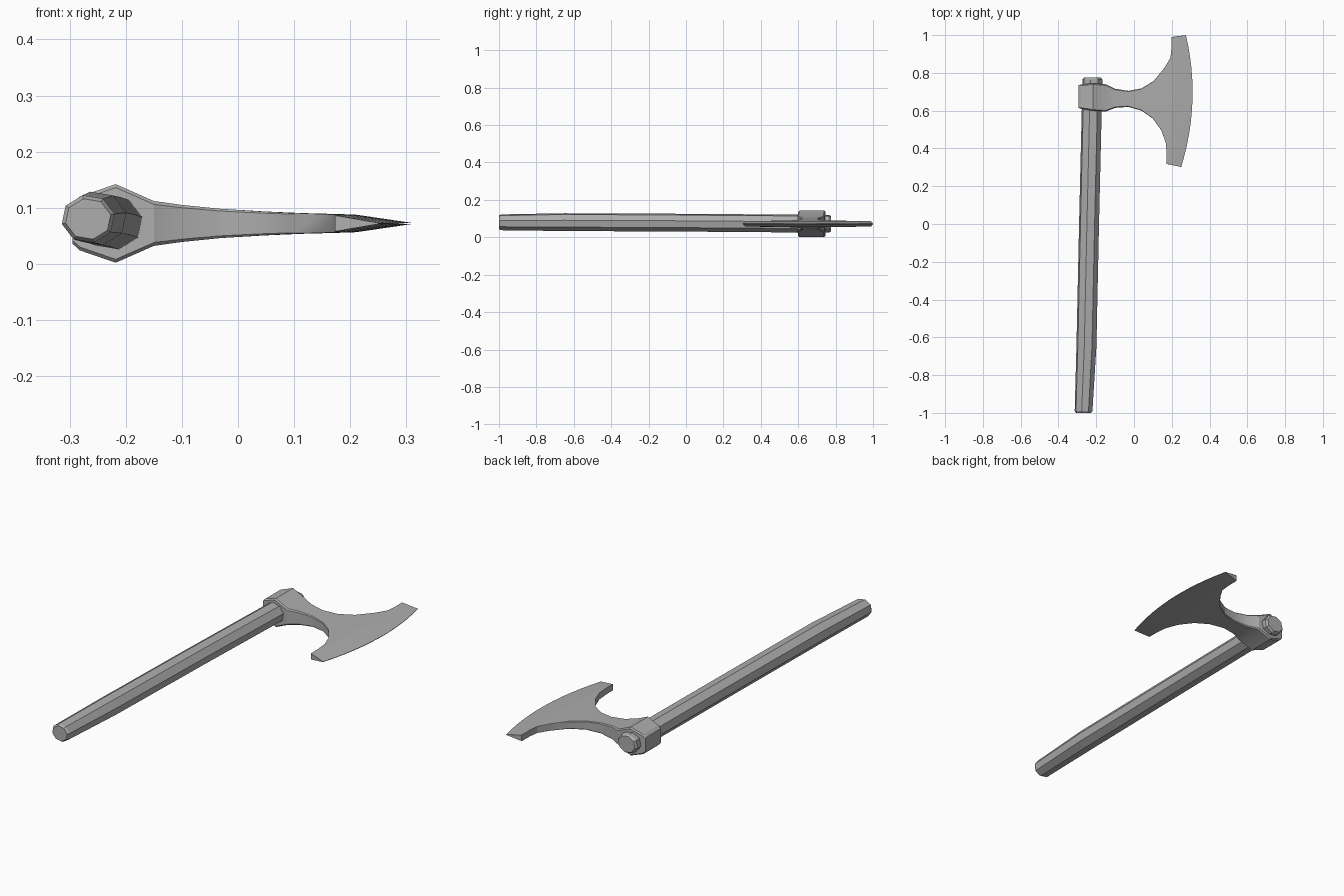
import bpy, bmesh, math

cube = bpy.data.objects.get("Cube")
if cube:
    bpy.data.objects.remove(cube, do_unlink=True)

grey = bpy.data.materials.new("plain grey")
grey.use_nodes = True
colour = (0.42, 0.42, 0.42, 1)
grey.diffuse_color = colour
grey.node_tree.nodes["Principled BSDF"].inputs["Base Color"].default_value = colour


def loft(name, rings):
    """Skin closed rings of points and cap both ends."""
    bm = bmesh.new()
    rows = [[bm.verts.new(p) for p in ring] for ring in rings]
    n = len(rows[0])
    for a, b in zip(rows, rows[1:]):
        for i in range(n):
            j = (i + 1) % n
            bm.faces.new((a[i], a[j], b[j], b[i]))
    bm.faces.new(rows[0])
    bm.faces.new(rows[-1])
    bmesh.ops.recalc_face_normals(bm, faces=bm.faces[:])
    mesh = bpy.data.meshes.new(name)
    bm.to_mesh(mesh)
    bm.free()
    mesh.materials.append(grey)
    obj = bpy.data.objects.new(name, mesh)
    bpy.context.collection.objects.link(obj)
    return obj


# Handle: tapered eight-sided shaft with chamfered ends (y, x, z, radius)
sections = [(-1, -.267, .08, .041), (-.99, -.267, .08, .048),
            (-.65, -.252, .081, .054), (0, -.238, .078, .054),
            (.765, -.22, .072, .054), (.775, -.22, .072, .046)]
turns = [math.radians(45 * k + 12) for k in range(8)]
loft("handle", [[(x + r * math.cos(a), y, z + .9 * r * math.sin(a)) for a in turns]
                for y, x, z, r in sections])

# Axe head: eye, waist and flared blade
# lower x, lower y, upper x, upper y, half thickness, forward bulge, chamfer
stations = [
    (-.295, .615, -.295, .735, .036, 0, .006),
    (-.282, .61, -.282, .738, .048, 0, .006),
    (-.218, .60, -.218, .745, .070, 0, .006),
    (-.15, .595, -.15, .74, .040, 0, .006),
    (-.10, .615, -.10, .716, .033, 0, .005),
    (-.03, .62, -.03, .705, .026, 0, .004),
    (.04, .60, .04, .718, .0215, .005, .003),
    (.10, .558, .105, .758, .0185, .01, .002),
    (.145, .495, .16, .825, .017, .015, .001),
    (.168, .43, .193, .88, .016, .02, .001),
    (.173, .37, .198, .93, .0155, .024, .001),
    (.173, .318, .198, .99, .015, .028, .001),
    (.25, .302, .275, 1.0, .001, .047, 0),
]
MID, STEPS = .072, 12


def head_ring(lx, ly, ux, uy, half, bulge, chamfer):
    def point(t, z, inset=0):
        x = lx + (ux - lx) * t + 4 * bulge * t * (1 - t)
        y = ly + inset + (uy - ly - 2 * inset) * t
        return (x, y, MID + z)
    ts = [i / STEPS for i in range(STEPS + 1)]
    wall = half - chamfer
    top = [point(t, half, chamfer) for t in ts]
    bottom = [point(t, -half, chamfer) for t in reversed(ts)]
    return [point(0, wall)] + top + [point(1, wall), point(1, -wall)] + bottom + [point(0, -wall)]


ring_list = [head_ring(*s) for s in stations]
head = loft("axe_head", ring_list)
bmesh_clean = bmesh.new()
bmesh_clean.from_mesh(head.data)
bmesh.ops.remove_doubles(bmesh_clean, verts=bmesh_clean.verts[:], dist=.0001)
bmesh_clean.to_mesh(head.data)
bmesh_clean.free()

# Smooth blade curves, crisp edges
bpy.ops.object.select_all(action="DESELECT")
head.select_set(True)
bpy.context.view_layer.objects.active = head
bpy.ops.object.shade_smooth_by_angle(angle=math.radians(20))
